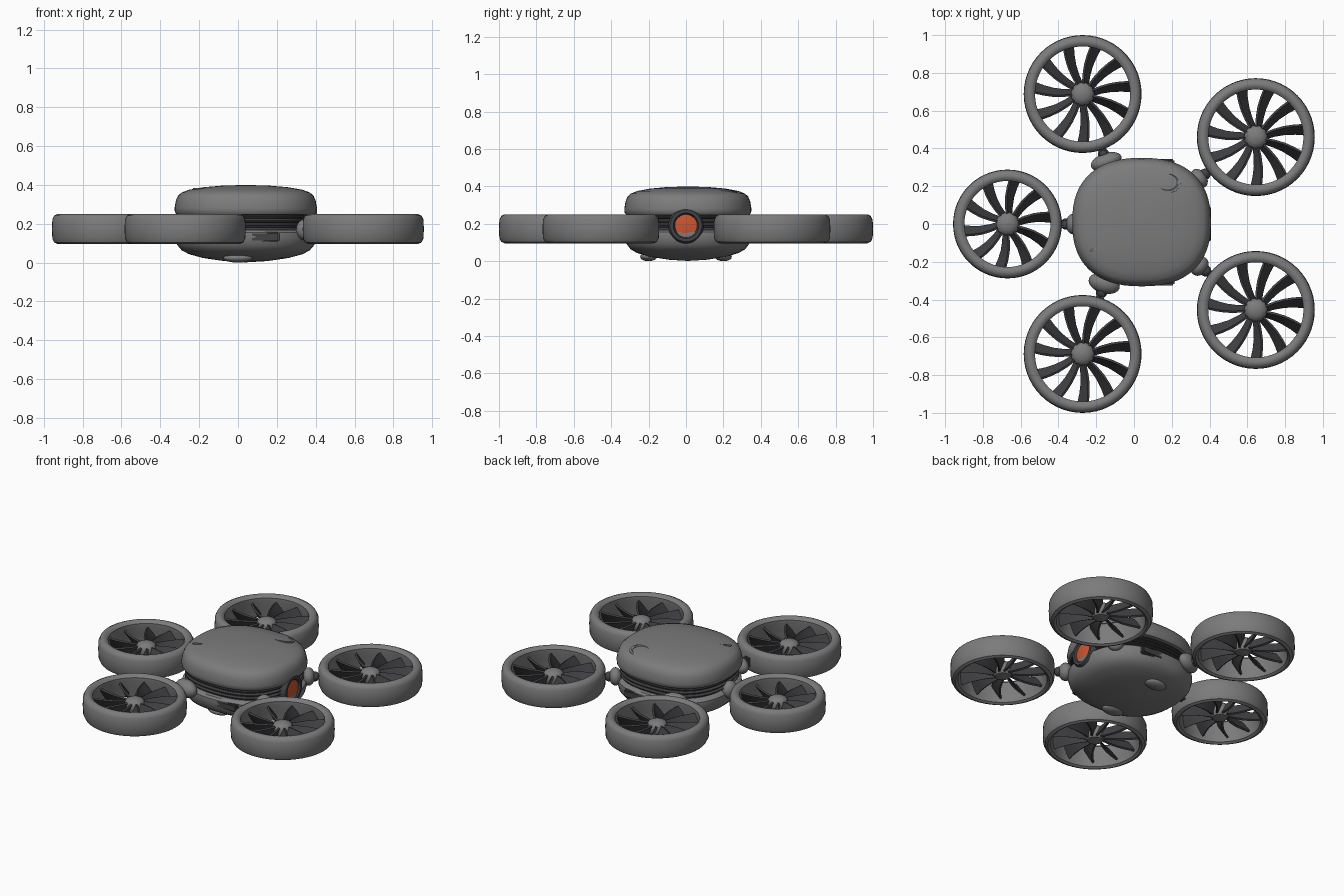
import bpy, bmesh, math
from mathutils import Matrix, Vector

if "Cube" in bpy.data.objects:
    bpy.data.objects.remove(bpy.data.objects["Cube"])


def material(name, rgb):
    m = bpy.data.materials.new(name)
    m.diffuse_color = (*rgb, 1)
    m.use_nodes = True
    m.node_tree.nodes["Principled BSDF"].inputs["Base Color"].default_value = m.diffuse_color
    return m


GREY = material("hull grey", (0.2, 0.2, 0.2))
DARK = material("dark metal", (0.055, 0.055, 0.062))
RED = material("sensor red", (0.62, 0.09, 0.03))


def finish(name, bm, mat, angle=40):
    bmesh.ops.recalc_face_normals(bm, faces=bm.faces)
    me = bpy.data.meshes.new(name)
    bm.to_mesh(me)
    bm.free()
    me.materials.append(mat)
    for p in me.polygons:
        p.use_smooth = True
    me.set_sharp_from_angle(angle=math.radians(angle))
    ob = bpy.data.objects.new(name, me)
    bpy.context.collection.objects.link(ob)
    return ob


def bridge(bm, a, b):
    n = len(a)
    for i in range(n):
        bm.faces.new((a[i], a[(i + 1) % n], b[(i + 1) % n], b[i]))


def spow(v, p):
    return math.copysign(abs(v) ** p, v)


def hull(name, profile, mat, n=64, power=2.4):
    """Stack of rounded-square rings, given as (scale, z)."""
    bm = bmesh.new()
    rings = []
    for s, z in profile:
        ring = []
        for i in range(n):
            t = math.tau * i / n
            ring.append(bm.verts.new((0.04 + 0.367 * s * spow(math.cos(t), 2 / power),
                                      0.01 + 0.34 * s * spow(math.sin(t), 2 / power), z)))
        rings.append(ring)
    for a, b in zip(rings, rings[1:]):
        bridge(bm, a, b)
    bm.faces.new(rings[0])
    bm.faces.new(rings[-1])
    return finish(name, bm, mat)


def lathe(name, profile, mat, matrix, n=48, closed=False):
    """Spin (radius, z) points around the local z axis."""
    bm = bmesh.new()
    rings = [[bm.verts.new((r * math.cos(math.tau * i / n), r * math.sin(math.tau * i / n), z))
              for i in range(n)] for r, z in profile]
    for a, b in zip(rings, rings[1:]):
        bridge(bm, a, b)
    if closed:
        bridge(bm, rings[-1], rings[0])
    else:
        bm.faces.new(rings[0])
        bm.faces.new(rings[-1])
    bm.transform(matrix)
    return finish(name, bm, mat)


def ball(name, centre, size, turn, mat):
    bm = bmesh.new()
    bmesh.ops.create_uvsphere(bm, u_segments=24, v_segments=12, radius=1)
    bm.transform(Matrix.Translation(centre) @ Matrix.Rotation(turn, 4, 'Z')
                 @ Matrix.Diagonal((*size, 1)))
    return finish(name, bm, mat)


def box(name, centre, size, mat, turn=0, bevel=0.008):
    bm = bmesh.new()
    bmesh.ops.create_cube(bm, size=1)
    bm.transform(Matrix.Translation(centre) @ Matrix.Rotation(turn, 4, 'Z')
                 @ Matrix.Diagonal((*size, 1)))
    bmesh.ops.bevel(bm, geom=bm.edges[:], offset=bevel, segments=2, affect='EDGES')
    return finish(name, bm, mat)


def fan_blades(name, centre, r0, r1, count, start):
    """Twisted blades with a thin box section."""
    bm = bmesh.new()
    for k in range(count):
        turn = Matrix.Rotation(start + math.tau * k / count, 4, 'Z')
        rings = []
        for j in range(5):
            f = j / 4
            r = r0 + (r1 - r0) * f
            pitch = math.radians(68 - 12 * f)
            half = 0.034 + 0.012 * f
            sweep = 0.012 * math.sin(math.pi * f)
            along = Vector((0, math.cos(pitch), math.sin(pitch)))
            across = Vector((0, -math.sin(pitch), math.cos(pitch)))
            mid = Vector((r, sweep, 0))
            rings.append([bm.verts.new(Vector(centre) + turn @ (mid + along * half * u + across * 0.006 * v))
                          for u, v in ((-1, -1), (1, -1), (1, 1), (-1, 1))])
        for a, b in zip(rings, rings[1:]):
            bridge(bm, a, b)
        bm.faces.new(rings[0])
        bm.faces.new(rings[-1])
    return finish(name, bm, DARK)


# Body: upper shell, dark core with louvres, lower bowl
hull("upper_shell", [(0.85, 0.245), (0.97, 0.248), (0.995, 0.26), (1, 0.28), (0.98, 0.32),
                     (0.95, 0.345), (0.9, 0.361), (0.8, 0.375), (0.6, 0.388), (0.35, 0.396),
                     (0.02, 0.40)], GREY)
hull("body_core", [(0.88, 0.12), (0.88, 0.27)], DARK)
for i, z in enumerate((0.187, 0.21, 0.233)):
    hull(f"louvre_{i + 1}", [(0.9, z - 0.006), (0.945, z - 0.003), (0.945, z + 0.003), (0.9, z + 0.006)], DARK)
hull("lower_hull", [(0.85, 0.17), (0.95, 0.167), (0.985, 0.155), (0.99, 0.13), (0.96, 0.09),
                    (0.9, 0.064), (0.8, 0.044), (0.6, 0.024), (0.3, 0.008), (0.02, 0.002)], GREY)

# Side vents and landing pads
for s, side in ((-1, "front"), (1, "back")):
    box(f"{side}_vent", (0.14, 0.01 + s * 0.305, 0.132), (0.15, 0.06, 0.05), DARK)
    ball(f"{side}_landing_pad", (0.0, s * 0.2, 0.024), (0.075, 0.045, 0.024), 0, GREY)

# Round sensor facing +x
facing = Matrix.Translation((0.34, 0, 0.19)) @ Matrix.Rotation(math.pi / 2, 4, 'Y')
lathe("sensor_rim", [(0.095, 0), (0.095, 0.055), (0.085, 0.068), (0.068, 0.068), (0.06, 0.058), (0.06, 0)],
      DARK, facing, closed=True)
lathe("sensor_lens", [(0.06, 0.0), (0.06, 0.058), (0.03, 0.063), (0.005, 0.064)], RED, facing, n=32)

# Small raised details on the upper shell
lathe("hatch_ring", [(0.062, -0.01), (0.062, 0.004), (0.05, 0.006), (0.044, 0.002), (0.044, -0.01)], GREY,
      Matrix.Translation((0.18, 0.22, 0.377)) @ Matrix.Rotation(-0.2, 4, 'X')
      @ Matrix.Diagonal((1.1, 0.9, 1, 1)), closed=True)
box("shell_notch", (-0.18, -0.12, 0.381), (0.11, 0.012, 0.009), GREY, turn=0.4, bevel=0.002)

# Rotors: centre, outer radius, blade count, joint position on the body
rotors = {
    "back_left": ((-0.272, 0.688), 0.312, 11, (-0.14, 0.31)),
    "back_right": ((0.645, 0.46), 0.312, 11, (0.33, 0.23)),
    "front_right": ((0.645, -0.455), 0.312, 11, (0.33, -0.21)),
    "front_left": ((-0.272, -0.688), 0.312, 11, (-0.15, -0.29)),
    "left": ((-0.67, 0.0), 0.288, 10, (-0.30, 0.0)),
}
for name, ((x, y), R, count, (jx, jy)) in rotors.items():
    place = Matrix.Translation((x, y, 0))
    lathe(f"{name}_duct", [(R - 0.03, 0.096), (R - 0.012, 0.104), (R - 0.002, 0.125), (R, 0.172),
                           (R - 0.002, 0.222), (R - 0.012, 0.242), (R - 0.03, 0.251), (R - 0.048, 0.247),
                           (R - 0.06, 0.234), (R - 0.06, 0.215), (R - 0.052, 0.17), (R - 0.045, 0.105)],
          GREY, place, n=56, closed=True)
    lathe(f"{name}_hub", [(0.02, 0.125), (0.045, 0.13), (0.06, 0.15), (0.062, 0.19), (0.052, 0.208),
                          (0.03, 0.219), (0.003, 0.223)], GREY, place, n=32)
    fan_blades(f"{name}_blades", (x, y, 0.168), 0.05, R - 0.05, count, 0.15)
    # Arm from body to duct: grey shoulder, dark pin and ball joint
    d = Vector((x - jx, y - jy, 0))
    gap = d.length - R
    d.normalize()
    turn = math.atan2(d.y, d.x)
    j = Vector((jx, jy, 0.17))
    wide = 0.085 if name in ("back_left", "front_left") else 0.055
    ball(f"{name}_shoulder", j + d * (gap * 0.25), (gap * 0.5, wide, 0.055), turn, GREY)
    ball(f"{name}_joint", j + d * (gap * 0.72), (0.03, 0.03, 0.03), turn, DARK)
    box(f"{name}_arm_pin", j + d * (gap * 0.6), (gap * 0.85, 0.036, 0.036), DARK, turn=turn)
